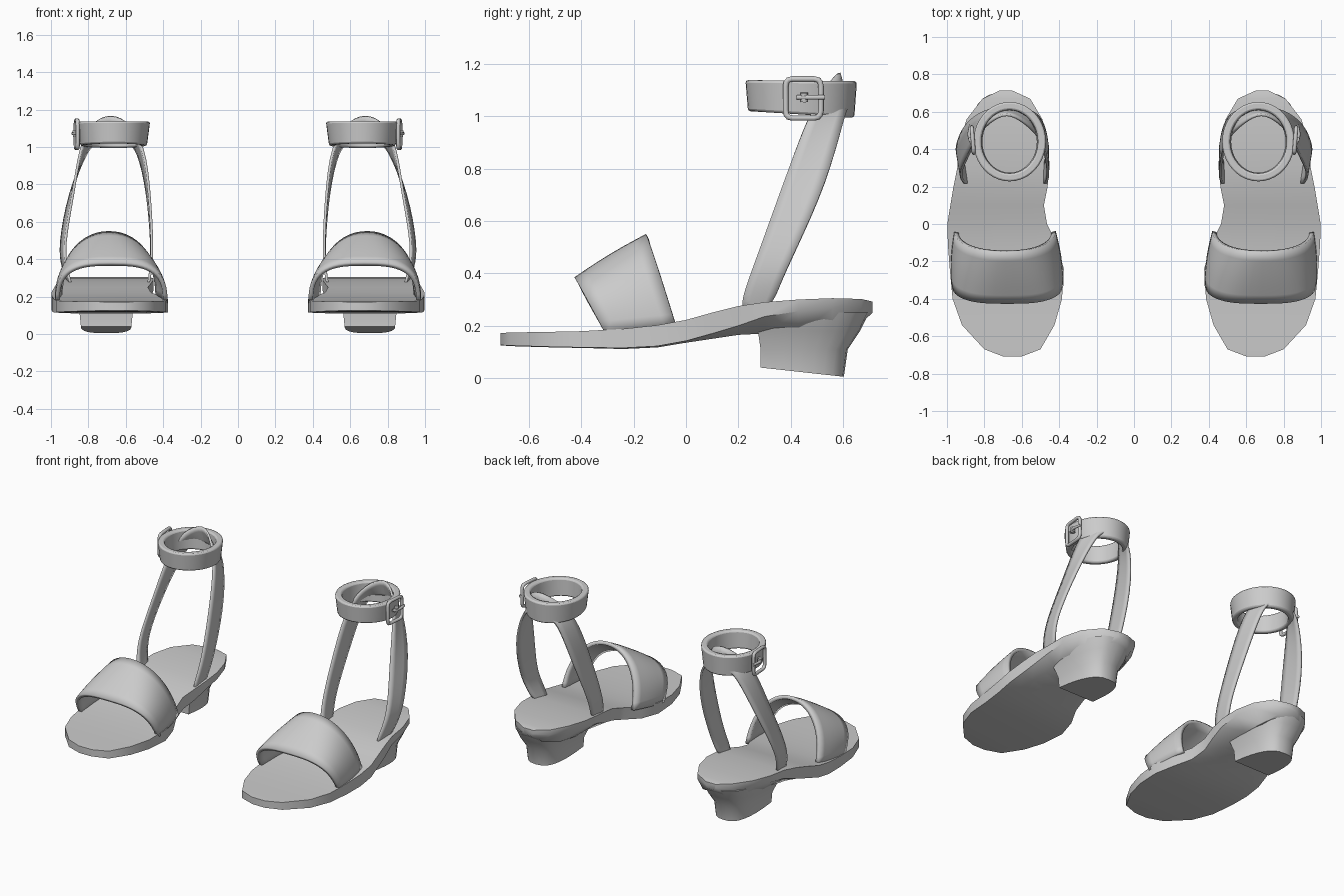
import bpy, math

cube = bpy.data.objects.get("Cube")
if cube:
    bpy.data.objects.remove(cube, do_unlink=True)

grey = bpy.data.materials.new("plain grey")
grey.use_nodes = True
grey.diffuse_color = (0.6, 0.6, 0.6, 1)
grey.node_tree.nodes["Principled BSDF"].inputs["Base Color"].default_value = (0.6, 0.6, 0.6, 1)


def add_object(name, data):
    data.materials.append(grey)
    ob = bpy.data.objects.new(name, data)
    bpy.context.collection.objects.link(ob)
    return ob


def finish(ob, angle=40):
    """Mirror the left sandal part to the right one and shade it."""
    m = ob.modifiers.new("pair", 'MIRROR')
    m.use_mirror_merge = False
    if ob.type == 'MESH':
        bpy.ops.object.select_all(action='DESELECT')
        ob.select_set(True)
        bpy.context.view_layer.objects.active = ob
        bpy.ops.object.shade_smooth_by_angle(angle=math.radians(angle))


def loft(name, rings, closed=True, caps=True, loop=False):
    """Skin a list of equal-length point rows."""
    n = len(rings[0])
    verts = [p for r in rings for p in r]
    faces = []
    for i in range(len(rings) if loop else len(rings) - 1):
        k = (i + 1) % len(rings)
        for j in range(n if closed else n - 1):
            l = (j + 1) % n
            faces.append((i * n + j, i * n + l, k * n + l, k * n + j))
    if caps:
        last = (len(rings) - 1) * n
        faces += [tuple(reversed(range(n))), tuple(range(last, last + n))]
    me = bpy.data.meshes.new(name)
    me.from_pydata(verts, [], faces)
    import bmesh
    bm = bmesh.new()
    bm.from_mesh(me)
    bmesh.ops.recalc_face_normals(bm, faces=bm.faces)
    bm.to_mesh(me)
    bm.free()
    return add_object(name, me)


def bevel(ob, width, segments=2):
    m = ob.modifiers.new("soft edges", 'BEVEL')
    m.width, m.segments = width, segments
    m.limit_method, m.angle_limit = 'ANGLE', math.radians(45)


def thicken(ob, t):
    m = ob.modifiers.new("thickness", 'SOLIDIFY')
    m.thickness, m.offset = t, 0


# Sole: y, inner x, outer x, top z, edge z, underside z
stations = [
    (-.708, .60, .70, .172, .126, .125), (-.67, .50, .80, .174, .124, .122),
    (-.54, .425, .92, .176, .12, .118), (-.40, .385, .97, .179, .117, .115),
    (-.24, .375, .985, .188, .115, .111), (-.11, .41, .995, .202, .122, .117),
    (0, .465, .998, .222, .142, .135), (.1, .482, .982, .25, .17, .15),
    (.2, .462, .965, .275, .2, .165), (.3, .452, .945, .29, .235, .17),
    (.43, .456, .935, .3, .255, .172), (.56, .49, .895, .305, .266, .18),
    (.67, .555, .81, .302, .268, .21), (.713, .65, .72, .292, .268, .25)]
rings = []
for y, a, b, zt, ze, zc in stations:
    s = .16 * (b - a)
    rings.append([(a, y, zt), (a, y, ze), (a + s, y, zc),
                  (b - s, y, zc), (b, y, ze), (b, y, zt)])
sole = loft("sole", rings)
finish(sole, 45)

# Heel: D-shaped rings, flat at the front and flaring up into the sole
rings = []
for z, yf, yb, half in [(.25, .25, .70, .2), (.18, .275, .665, .175),
                        (.11, .285, .618, .142), (.04, .285, .603, .135)]:
    ring = []
    for i in range(17):
        t = math.pi * i / 16
        c = math.cos(t)
        u = max(math.sin(t), 0) ** .8
        drop = -.035 * u if z < .05 else 0
        ring.append((.705 + half * math.copysign(abs(c) ** .7, c),
                     yf + (yb - yf) * u, z + drop))
    rings.append(ring)
heel = loft("heel", rings)
finish(heel, 45)


# Toe strap: skinned between a low front arch and a tall back arch
def arch(cx, half, y0, y1, z0, z1, power, n=28):
    row = []
    for i in range(n + 1):
        t = math.pi * i / n
        c, s = math.cos(t), max(math.sin(t), 0)
        u = s ** (2 / power)
        row.append((cx + half * math.copysign(abs(c) ** (2 / power), c),
                    y0 + (y1 - y0) * u, z0 + (z1 - z0) * u))
    return row


front = arch(.677, .288, -.305, -.42, .165, .375, 3)
back = arch(.69, .26, -.04, -.147, .2, .54, 2.1)
rows = []
for k in range(7):
    f = k / 6
    swell = .03 * math.sin(math.pi * f)
    rows.append([(p[0] + (q[0] - p[0]) * f + swell * (p[0] - .68),
                  p[1] + (q[1] - p[1]) * f,
                  p[2] + (q[2] - p[2]) * f + swell * (p[2] - .16))
                 for p, q in zip(front, back)])
toe_strap = loft("toe_strap", rows, closed=False, caps=False)
thicken(toe_strap, .024)
finish(toe_strap)

# Ankle sling: one ribbon rising from both sides and passing behind the heel
outer = [((.885, .2, .24), (.9, .325, .26)), ((.915, .225, .34), (.94, .36, .36)),
         ((.935, .275, .47), (.955, .41, .47)), ((.88, .375, .75), (.905, .54, .75)),
         ((.845, .465, 1), (.805, .605, 1)), ((.785, .54, 1.125), (.75, .615, 1.03))]
top = [((.68, .605, 1.185), (.68, .62, 1.045))]
inner = [((.58, .54, 1.125), (.6, .615, 1.03)), ((.5, .465, 1), (.535, .605, 1)),
         ((.472, .375, .75), (.48, .54, .75)), ((.457, .275, .47), (.46, .41, .47)),
         ((.465, .225, .34), (.463, .36, .36)), ((.485, .2, .24), (.48, .325, .26))]
sling = loft("ankle_sling", outer + top + inner, closed=False, caps=False)
m = sling.modifiers.new("smooth", 'SUBSURF')
m.levels = m.render_levels = 2
thicken(sling, .014)
finish(sling)

# Ankle band: an oval collar, slightly wider at the top
rings = []
for i in range(40):
    t = 2 * math.pi * i / 40
    c, s = math.cos(t), math.sin(t)
    low, high = 1.007 - .012 * s, 1.136 - .002 * s
    rings.append([(.665 + rx * c, .44 + ry * s, z) for rx, ry, z in
                  [(.178, .203, low), (.195, .213, high),
                   (.152, .17, high), (.145, .165, low)]])
band = loft("ankle_band", rings, caps=False, loop=True)
bevel(band, .01)
finish(band, 50)


# Buckle: round bars bent from paths
def bar(name, points, radius, cyclic=False):
    cu = bpy.data.curves.new(name, 'CURVE')
    cu.dimensions = '3D'
    cu.bevel_depth, cu.bevel_resolution = radius, 3
    cu.use_fill_caps = True
    sp = cu.splines.new('POLY')
    sp.points.add(len(points) - 1)
    for p, co in zip(sp.points, points):
        p.co = (*co, 1)
    sp.use_cyclic_u = cyclic
    sp.use_smooth = True
    finish(add_object(name, cu))


corner = []
for i in range(16):
    t = 2 * math.pi * (i + .5) / 16
    c, s = math.cos(t), math.sin(t)
    y = .448 + .068 * math.copysign(abs(c) ** .3, c)
    corner.append((.862 + .08 * (y - .448), y, 1.068 + .075 * math.copysign(abs(s) ** .3, s)))
bar("buckle_frame", corner, .011, True)
bar("buckle_prong", [(.862, .425, 1.072), (.876, .45, 1.072), (.882, .48, 1.072),
                     (.873, .53, 1.072)], .009)
bar("buckle_prong_loop", [(.868, .452, 1.055), (.872, .452, 1.09)], .014)
